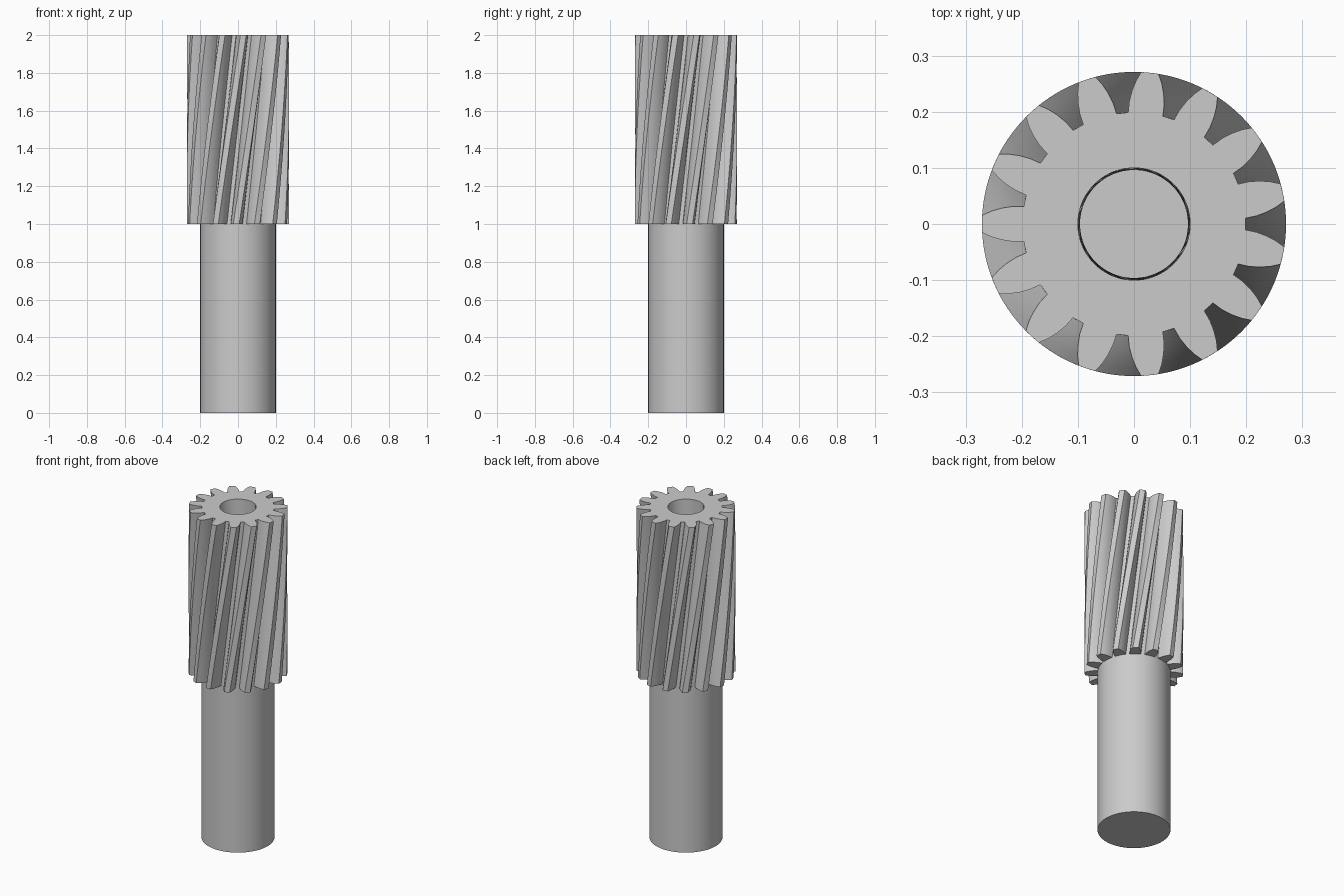
import bpy
import bmesh
from math import radians, sin, cos

if "Cube" in bpy.data.objects:
    bpy.data.objects.remove(bpy.data.objects["Cube"], do_unlink=True)

TEETH = 15
PITCH = 360 / TEETH
TWIST = 32          # degrees turned over the gear height
SLICES = 32
BOTTOM, MIDDLE, TOP = 0.0, 1.0, 2.0
SHAFT_R, BORE_R = 0.2, 0.1

# Tooth flank: radius and half-angle of the tooth in degrees, root to tip
FLANK = [(0.199, 9.0), (0.219, 8.2), (0.238, 6.8), (0.255, 5.2), (0.271, 3.3)]

steel = bpy.data.materials.new("steel grey")
steel.use_nodes = True
colour = (0.6, 0.6, 0.6, 1)
steel.diffuse_color = colour
steel.node_tree.nodes["Principled BSDF"].inputs["Base Color"].default_value = colour


def finish(bm, name):
    bmesh.ops.recalc_face_normals(bm, faces=bm.faces)
    mesh = bpy.data.meshes.new(name)
    bm.to_mesh(mesh)
    bm.free()
    mesh.materials.append(steel)
    obj = bpy.data.objects.new(name, mesh)
    bpy.context.collection.objects.link(obj)
    bpy.ops.object.select_all(action='DESELECT')
    obj.select_set(True)
    bpy.context.view_layer.objects.active = obj
    bpy.ops.object.shade_smooth_by_angle(angle=radians(25))
    return obj


def gear_profile():
    """Polar outline of the whole gear, anticlockwise."""
    points = []
    for i in range(TEETH):
        centre = (i + 0.5) * PITCH
        points += [(r, centre - a) for r, a in FLANK]
        points.append((FLANK[-1][0], centre))
        points += [(r, centre + a) for r, a in reversed(FLANK)]
    return points


def ring(bm, points, z, turn=0):
    return [bm.verts.new((r * cos(radians(a + turn)), r * sin(radians(a + turn)), z))
            for r, a in points]


# Helical gear with a round bore
bm = bmesh.new()
outline = gear_profile()
bore = [(BORE_R, a) for r, a in outline]
rings = []
for s in range(SLICES + 1):
    t = s / SLICES
    rings.append(ring(bm, outline, MIDDLE + (TOP - MIDDLE) * t, TWIST * (t - 1)))
rings.append(ring(bm, bore, TOP))
rings.append(ring(bm, bore, MIDDLE, -TWIST))
n = len(outline)
for k, low in enumerate(rings):
    high = rings[(k + 1) % len(rings)]
    for i in range(n):
        j = (i + 1) % n
        bm.faces.new((low[i], low[j], high[j], high[i]))
finish(bm, "helical_gear")

# Plain round shaft, whose top closes the bore
bm = bmesh.new()
bmesh.ops.create_cone(bm, cap_ends=True, segments=96, radius1=SHAFT_R,
                      radius2=SHAFT_R, depth=MIDDLE - BOTTOM)
bmesh.ops.translate(bm, verts=bm.verts, vec=(0, 0, (MIDDLE + BOTTOM) / 2))
finish(bm, "shaft")
